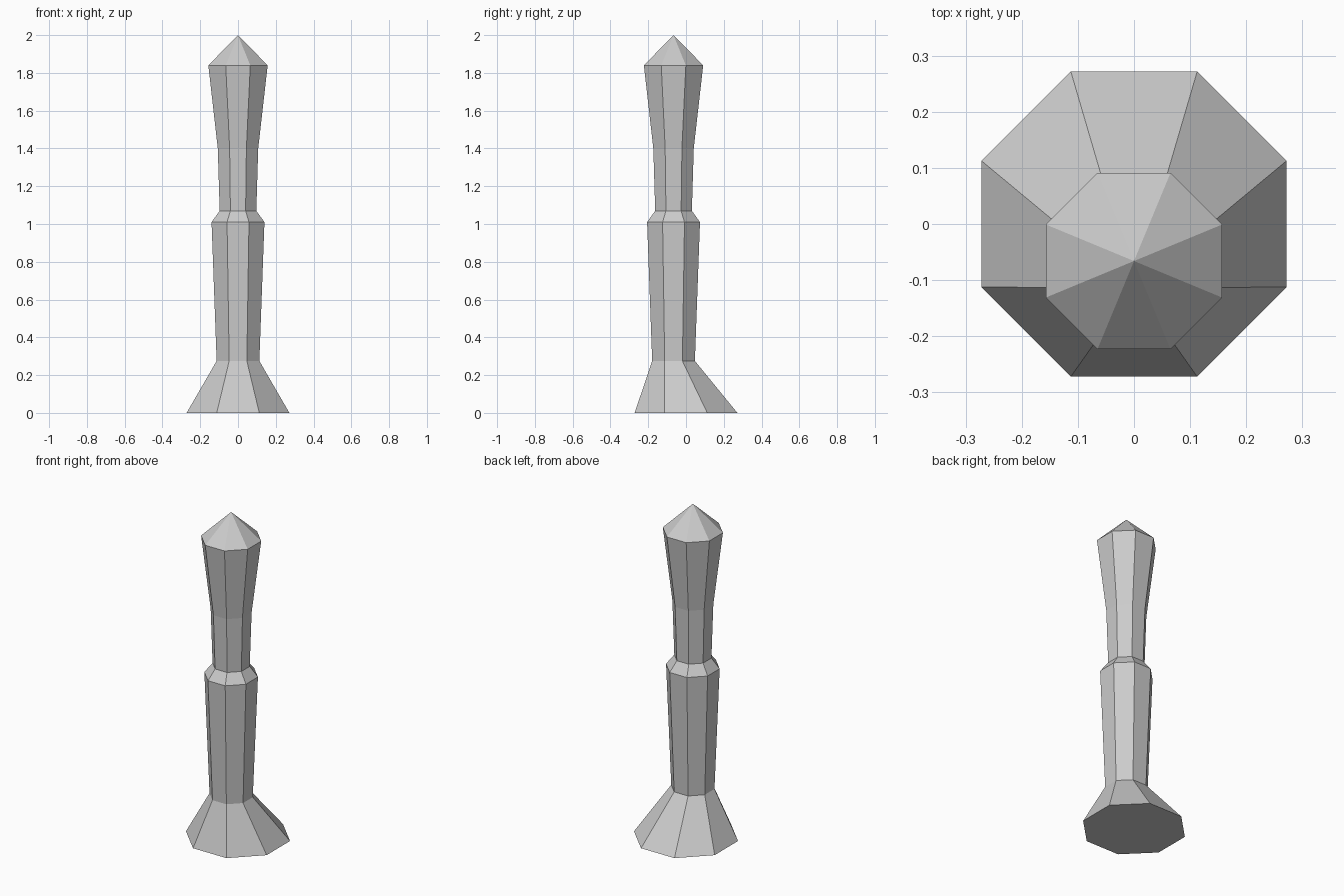
import bpy
import bmesh
import math

cube = bpy.data.objects.get("Cube")
if cube:
    bpy.data.objects.remove(cube, do_unlink=True)

SIDES = 8
AXIS_Y = -0.066  # the column stands forward of the foot's centre

stone = bpy.data.materials.new("grey stone")
stone.use_nodes = True
stone.diffuse_color = (0.6, 0.6, 0.6, 1)
stone.node_tree.nodes["Principled BSDF"].inputs["Base Color"].default_value = (0.6, 0.6, 0.6, 1)


def add_ring(bm, apothem, y, z):
    """Octagon with flat sides facing the axes; a zero apothem gives a point."""
    if apothem == 0:
        return [bm.verts.new((0, y, z))]
    radius = apothem / math.cos(math.pi / SIDES)
    angles = [(i + 0.5) * 2 * math.pi / SIDES for i in range(SIDES)]
    return [bm.verts.new((radius * math.cos(a), y + radius * math.sin(a), z)) for a in angles]


def octagonal_part(name, profile, cap_bottom=False):
    """Join a stack of (apothem, y, z) rings with flat faces."""
    bm = bmesh.new()
    rings = [add_ring(bm, *level) for level in profile]
    for low, high in zip(rings, rings[1:]):
        for i in range(SIDES):
            j = (i + 1) % SIDES
            if len(high) == 1:
                bm.faces.new((low[i], low[j], high[0]))
            else:
                bm.faces.new((low[i], low[j], high[j], high[i]))
    if cap_bottom:
        bm.faces.new(reversed(rings[0]))
    mesh = bpy.data.meshes.new(name)
    bm.to_mesh(mesh)
    bm.free()
    mesh.materials.append(stone)
    obj = bpy.data.objects.new(name, mesh)
    bpy.context.collection.objects.link(obj)
    return obj


# Rings shared by neighbouring parts
foot_top = (0.113, AXIS_Y, 0.275)
collar_low = (0.14, AXIS_Y, 1.01)
collar_high = (0.097, AXIS_Y, 1.07)
crown = (0.157, AXIS_Y, 1.84)

# Flared foot, set off-centre from the column
octagonal_part("flared_foot", [(0.272, 0, 0), foot_top], cap_bottom=True)

# Column, widening upwards in two stages
octagonal_part("lower_shaft", [foot_top, collar_low])
octagonal_part("collar", [collar_low, collar_high])
octagonal_part("upper_shaft", [collar_high, (0.107, AXIS_Y, 1.4), crown])

# Pointed tip
octagonal_part("pointed_tip", [crown, (0, AXIS_Y, 2)])
